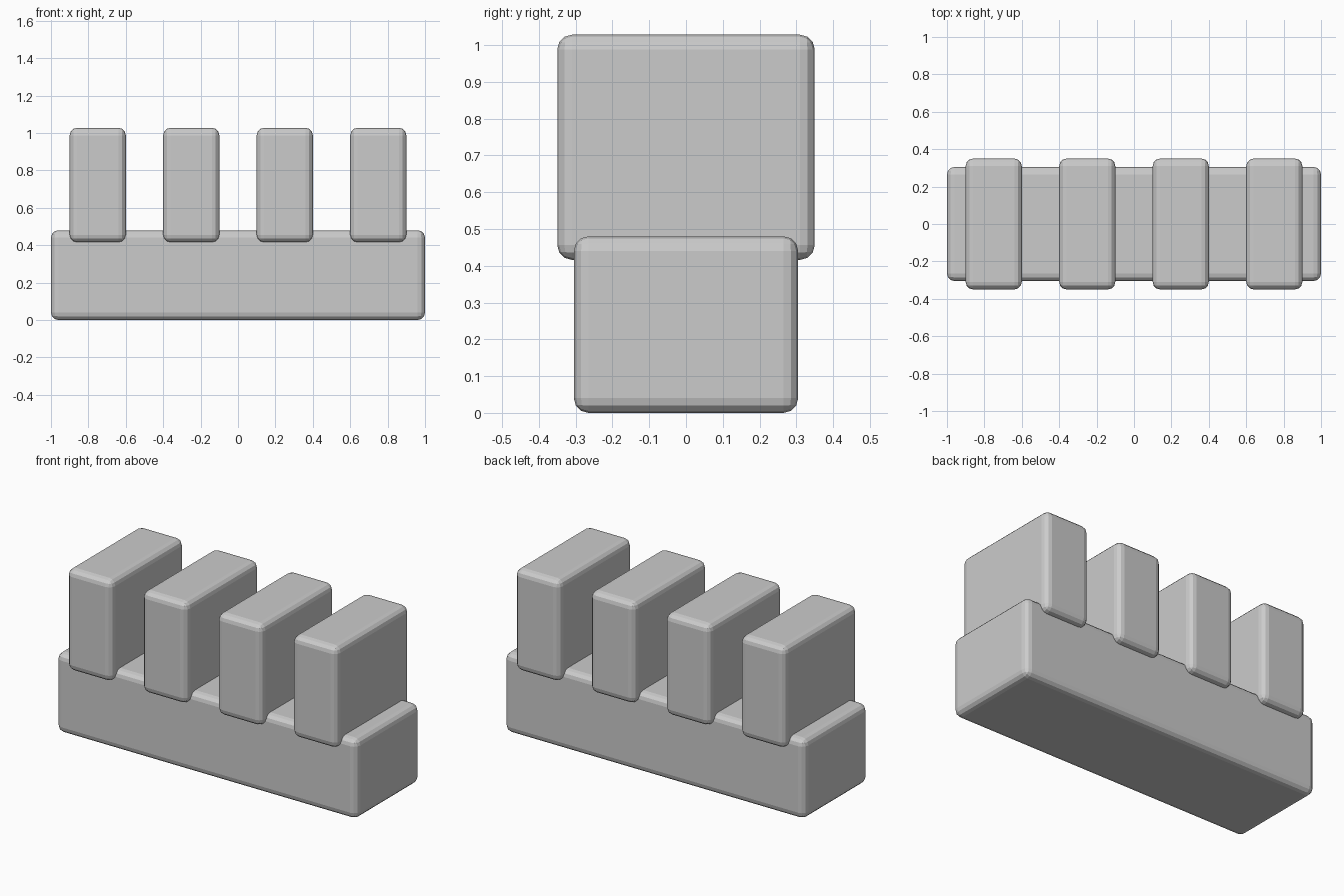
import bpy

if "Cube" in bpy.data.objects:
    bpy.data.objects.remove(bpy.data.objects["Cube"])


def rounded_block(name, x, width, depth, z0, z1, bevel=0.04):
    bpy.ops.mesh.primitive_cube_add(size=1, location=(x, 0, (z0 + z1) / 2))
    ob = bpy.context.object
    ob.name = name
    ob.scale = (width, depth, z1 - z0)
    bpy.ops.object.transform_apply(location=False, rotation=False, scale=True)
    mod = ob.modifiers.new("rounded_edges", 'BEVEL')
    mod.width = bevel
    mod.segments = 3
    return ob


# Long base bar
rounded_block("base", 0, 2.0, 0.61, 0.0, 0.48)

# Four upright blocks, sunk slightly into the base and overhanging front and back
for i in range(4):
    rounded_block(f"upright_block_{i + 1}", -0.75 + 0.5 * i, 0.30, 0.70, 0.416, 1.028)
